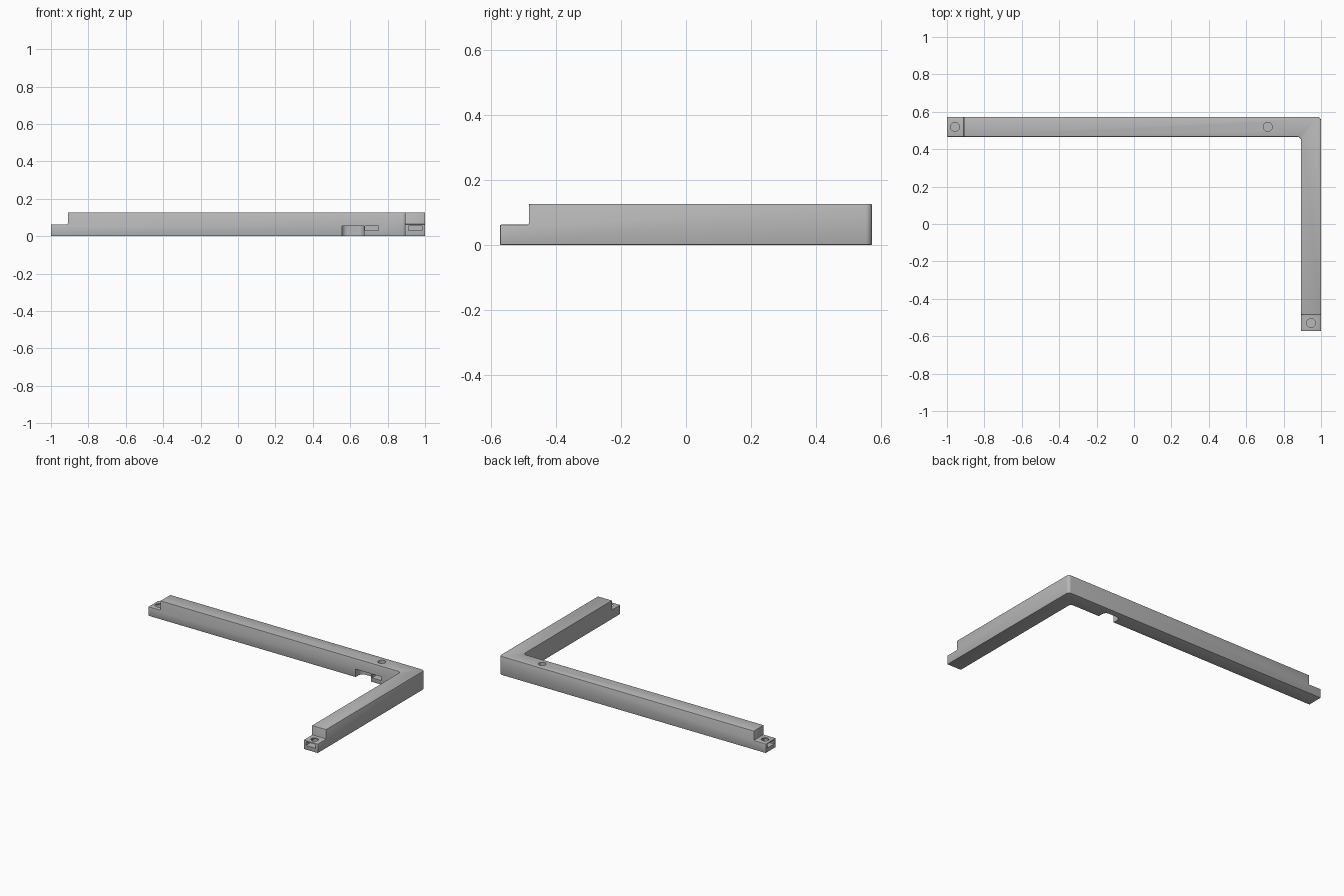
import bpy
import bmesh
from math import cos, sin, pi, radians

if "Cube" in bpy.data.objects:
    bpy.data.objects.remove(bpy.data.objects["Cube"])

X, Y, TOP = 1.0, 0.573, 0.127      # half sizes and height
WIDTH = 0.107                      # width of both arms
LAP = 0.063                        # height of the lap joint ends
MID = WIDTH / 2

grey = bpy.data.materials.new("plain grey")
grey.use_nodes = True
grey.diffuse_color = (0.48, 0.48, 0.48, 1)
grey.node_tree.nodes["Principled BSDF"].inputs["Base Color"].default_value = (0.48, 0.48, 0.48, 1)


def arc(cx, cy, r, start, end, steps=8):
    """Points of a rounded corner, angles in degrees."""
    angles = [radians(start + (end - start) * i / steps) for i in range(steps + 1)]
    return [(cx + r * cos(a), cy + r * sin(a)) for a in angles]


def prism(name, outline, z0, z1):
    """Extrude a flat outline from z0 to z1."""
    bm = bmesh.new()
    base = bm.faces.new([bm.verts.new((x, y, z0)) for x, y in outline])
    up = bmesh.ops.extrude_face_region(bm, geom=[base])["geom"]
    bmesh.ops.translate(bm, vec=(0, 0, z1 - z0),
                        verts=[v for v in up if isinstance(v, bmesh.types.BMVert)])
    bmesh.ops.recalc_face_normals(bm, faces=bm.faces)
    mesh = bpy.data.meshes.new(name)
    bm.to_mesh(mesh)
    bm.free()
    mesh.materials.append(grey)
    obj = bpy.data.objects.new(name, mesh)
    bpy.context.collection.objects.link(obj)
    return obj


def box(name, x0, x1, y0, y1, z0, z1):
    return prism(name, [(x0, y0), (x1, y0), (x1, y1), (x0, y1)], z0, z1)


def cut(target, cutter):
    cutter.hide_render = True
    cutter.hide_set(True)
    mod = target.modifiers.new(cutter.name, "BOOLEAN")
    mod.operation = "DIFFERENCE"
    mod.solver = "EXACT"
    mod.object = cutter


# L-shaped rail with a rounded outer corner and a filleted inner corner
inner_x, inner_y = X - WIDTH, Y - WIDTH
outline = [(-X, Y), (-X, inner_y)]
outline += arc(inner_x - 0.02, inner_y - 0.02, 0.02, 90, 0)
outline += [(inner_x, -Y), (X, -Y)]
outline += arc(X - 0.02, Y - 0.02, 0.02, 0, 90)
frame = prism("corner_frame", outline, 0, TOP)

# Lap joint steps at the two free ends
cut(frame, box("long_arm_step", -X - 0.1, -X + 0.09, inner_y - 0.1, Y + 0.1, LAP, TOP + 0.1))
cut(frame, box("short_arm_step", inner_x - 0.1, X + 0.1, -Y - 0.1, -Y + 0.089, LAP, TOP + 0.1))

# Fine rounding of the outer edges
bevel = frame.modifiers.new("edge_rounding", "BEVEL")
bevel.width = 0.004
bevel.segments = 2
bevel.limit_method = "ANGLE"
bevel.angle_limit = radians(40)

# Screw holes above the nut slots
holes = [("long_end", -X + 0.043, Y - MID, LAP), ("corner", 0.715, Y - MID, TOP),
         ("short_end", X - MID, -Y + 0.043, LAP)]
for name, x, y, top in holes:
    cut(frame, prism(name + "_hole", arc(x, y, 0.024, 0, 345, 23), 0.04, top + 0.03))

# Nut slots open to the arm ends and the inner side
S0, S1, HALF = 0.029, 0.055, 0.036
cut(frame, box("long_end_slot", -X - 0.1, -X + 0.075, Y - MID - HALF, Y - MID + HALF, S0, S1))
cut(frame, box("short_end_slot", X - MID - HALF, X - MID + HALF, -Y - 0.1, -Y + 0.075, S0, S1))
cut(frame, box("corner_slot", 0.715 - HALF, 0.715 + HALF, inner_y - 0.1, Y - 0.025, S0, S1))

# Rounded notch on the underside of the inner face
notch = [(0.555, inner_y - 0.1), (0.673, inner_y - 0.1)]
notch += arc(0.643, inner_y + 0.035, 0.03, 0, 90) + arc(0.585, inner_y + 0.035, 0.03, 90, 180)
cut(frame, prism("underside_notch", notch, -0.1, 0.055))

# Bake the cuts and remove the cutters
bpy.context.view_layer.update()
graph = bpy.context.evaluated_depsgraph_get()
solid = bpy.data.meshes.new_from_object(frame.evaluated_get(graph))
cutters = [m.object for m in frame.modifiers if m.type == "BOOLEAN"]
frame.modifiers.clear()
frame.data = solid
for obj in cutters:
    bpy.data.objects.remove(obj)

bpy.ops.object.select_all(action="DESELECT")
frame.select_set(True)
bpy.context.view_layer.objects.active = frame
bpy.ops.object.shade_smooth_by_angle(angle=radians(30))
